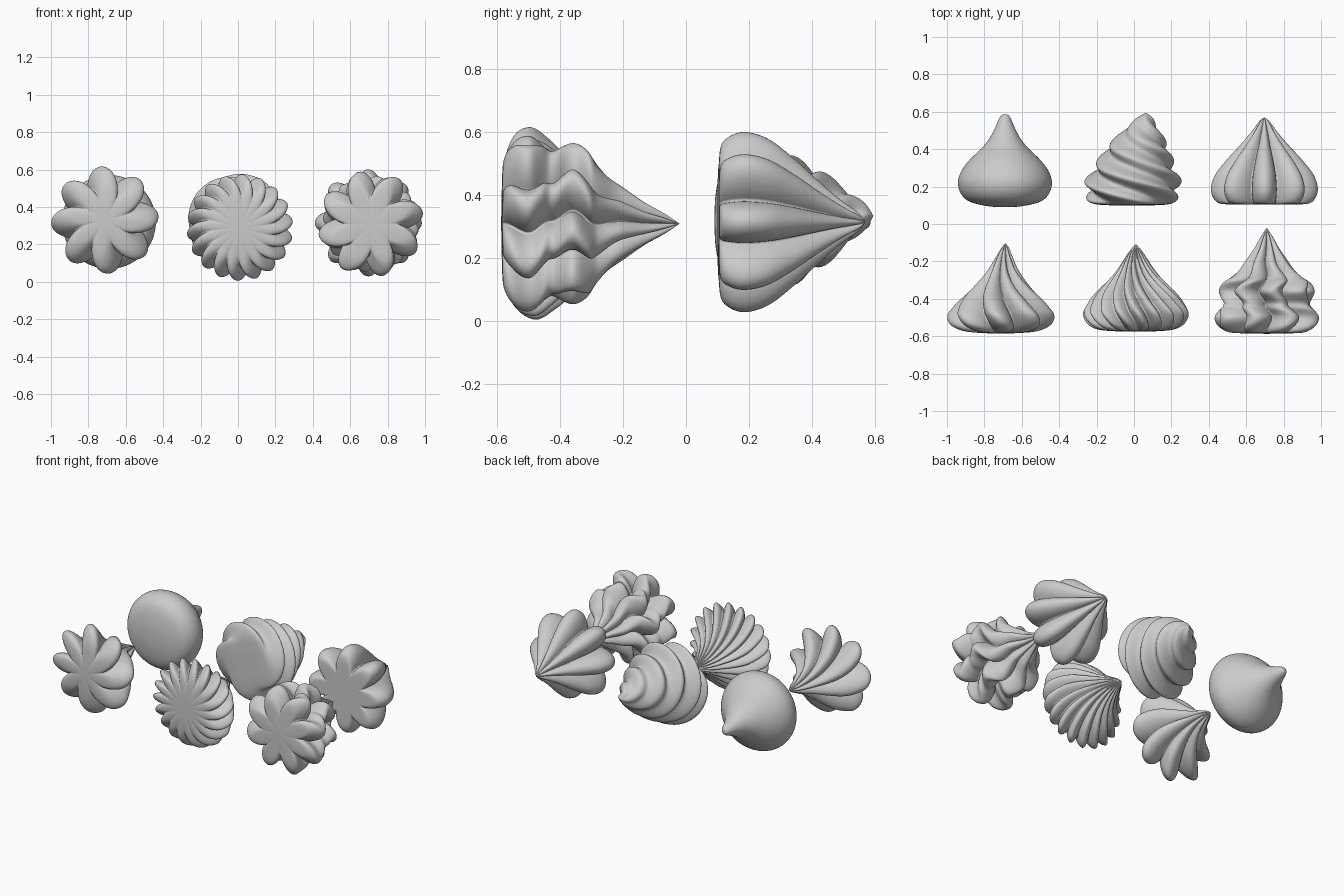
import bpy, bmesh, math
from mathutils import Vector

if "Cube" in bpy.data.objects:
    bpy.data.objects.remove(bpy.data.objects["Cube"])


def spline(pts, steps):
    """Catmull-Rom curve through (y, radius) points."""
    p = [pts[0]] + pts + [pts[-1]]
    out = []
    for i in range(1, len(p) - 2):
        for s in range(steps):
            t = s / steps
            out.append(tuple(0.5 * (2 * b + (c - a) * t + (2 * a - 5 * b + 4 * c - d) * t * t
                                    + (3 * b - a - 3 * c + d) * t ** 3)
                             for a, b, c, d in zip(p[i - 1], p[i], p[i + 1], p[i + 2])))
    return out + [pts[-1]]


def lerp_table(tab, y):
    """Piecewise cosine interpolation of (y, value) pairs."""
    if y <= tab[0][0]:
        return tab[0][1]
    for (a, u), (b, v) in zip(tab, tab[1:]):
        if y <= b:
            t = 0.5 - 0.5 * math.cos(math.pi * (y - a) / (b - a))
            return u + (v - u) * t
    return tab[-1][1]


def kiss(name, cx, cz, profile, lobes=1, depth=0.0, twist=0.0, phase=0.0,
         seg=192, lean=(0, 0), wobble=None, soft=False, steps=6):
    """Piped sweet lying along +y: a lobed, twisted surface of revolution."""
    rings = spline(profile, steps)[1:-1]
    y0, y1 = profile[0][0], profile[-1][0]
    bm = bmesh.new()
    loops = []

    def centre(y):
        t = max(0.0, (y - y0) / (y1 - y0))
        return cx + lean[0] * t * t, cz + lean[1] * t * t

    for y, r in rings:
        r = max(r, 0.001)
        turn = phase - twist * (y - y0) / (y1 - y0)
        if wobble:
            turn += lerp_table(wobble, y)
        ox, oz = centre(y)
        ring = []
        for j in range(seg):
            a = 2 * math.pi * j / seg
            c = abs(math.cos(lobes * a / 2))
            wave = c * c if soft else c ** 0.95
            rr = r * (1 - depth * (1 - wave))
            th = a + math.radians(turn)
            ring.append(bm.verts.new((ox + rr * math.cos(th), y, oz - rr * math.sin(th))))
        loops.append(ring)
    for lo, hi in zip(loops, loops[1:]):
        for j in range(seg):
            k = (j + 1) % seg
            bm.faces.new((lo[j], lo[k], hi[k], hi[j]))
    # close base and tip
    for ring, y in ((loops[0], y0), (loops[-1], y1)):
        ox, oz = centre(y)
        pole = bm.verts.new(Vector((ox, y, oz)))
        for j in range(seg):
            bm.faces.new((ring[j], ring[(j + 1) % seg], pole))
    bmesh.ops.recalc_face_normals(bm, faces=bm.faces[:])
    for f in bm.faces:
        f.smooth = True
    me = bpy.data.meshes.new(name)
    bm.to_mesh(me)
    bm.free()
    ob = bpy.data.objects.new(name, me)
    bpy.context.collection.objects.link(ob)
    return ob


# back row: plain drop
kiss("plain_drop", -0.69, 0.32,
     [(0.09, 0), (0.095, 0.09), (0.12, 0.19), (0.165, 0.237), (0.225, 0.251), (0.285, 0.232),
      (0.345, 0.187), (0.40, 0.13), (0.45, 0.088), (0.505, 0.057), (0.56, 0.033), (0.582, 0.018),
      (0.587, 0)], seg=96)

# back row: soft spiral swirl with a leaning tip
kiss("swirl_drop", -0.01, 0.315,
     [(0.10, 0), (0.10, 0.12), (0.108, 0.21), (0.14, 0.25), (0.20, 0.265), (0.26, 0.25),
      (0.33, 0.212), (0.40, 0.18), (0.46, 0.135), (0.52, 0.085), (0.57, 0.04), (0.595, 0)],
     lobes=4, depth=0.2, twist=400, phase=20, lean=(0.075, 0.02), soft=True)

# back row: straight star
kiss("star_drop", 0.697, 0.315,
     [(0.105, 0), (0.105, 0.12), (0.108, 0.23), (0.135, 0.27), (0.19, 0.286), (0.265, 0.262),
      (0.345, 0.2), (0.40, 0.15), (0.45, 0.105), (0.505, 0.06), (0.55, 0.027), (0.57, 0)],
     lobes=8, depth=0.4)

# front row: twisted star with a hooked tip
kiss("twisted_star_drop", -0.713, 0.33,
     [(-0.585, 0), (-0.583, 0.1), (-0.572, 0.2), (-0.54, 0.267), (-0.49, 0.287), (-0.44, 0.258),
      (-0.39, 0.215), (-0.34, 0.162), (-0.29, 0.115), (-0.24, 0.078), (-0.18, 0.047),
      (-0.13, 0.022), (-0.103, 0)],
     lobes=8, depth=0.4, twist=70, phase=54, lean=(0.027, 0))

# front row: many fine twisted ridges
kiss("fine_ridged_drop", 0.01, 0.29,
     [(-0.575, 0), (-0.573, 0.12), (-0.562, 0.21), (-0.53, 0.262), (-0.475, 0.285), (-0.42, 0.256),
      (-0.37, 0.218), (-0.31, 0.158), (-0.26, 0.112), (-0.21, 0.077), (-0.16, 0.045),
      (-0.125, 0.018), (-0.108, 0)],
     lobes=18, depth=0.23, twist=60, phase=5, seg=216)

# front row: two-tier ruffled star
kiss("ruffled_drop", 0.71, 0.31,
     [(-0.587, 0), (-0.585, 0.12), (-0.578, 0.22), (-0.545, 0.272), (-0.50, 0.285), (-0.46, 0.268),
      (-0.43, 0.243), (-0.395, 0.25), (-0.355, 0.258), (-0.31, 0.24), (-0.28, 0.195),
      (-0.24, 0.15), (-0.19, 0.112), (-0.13, 0.07), (-0.07, 0.035), (-0.02, 0)],
     lobes=8, depth=0.4, phase=20,
     wobble=[(-0.587, 2), (-0.5, 12), (-0.43, 0), (-0.36, -12), (-0.28, 4), (-0.2, -4), (-0.1, 0)])
